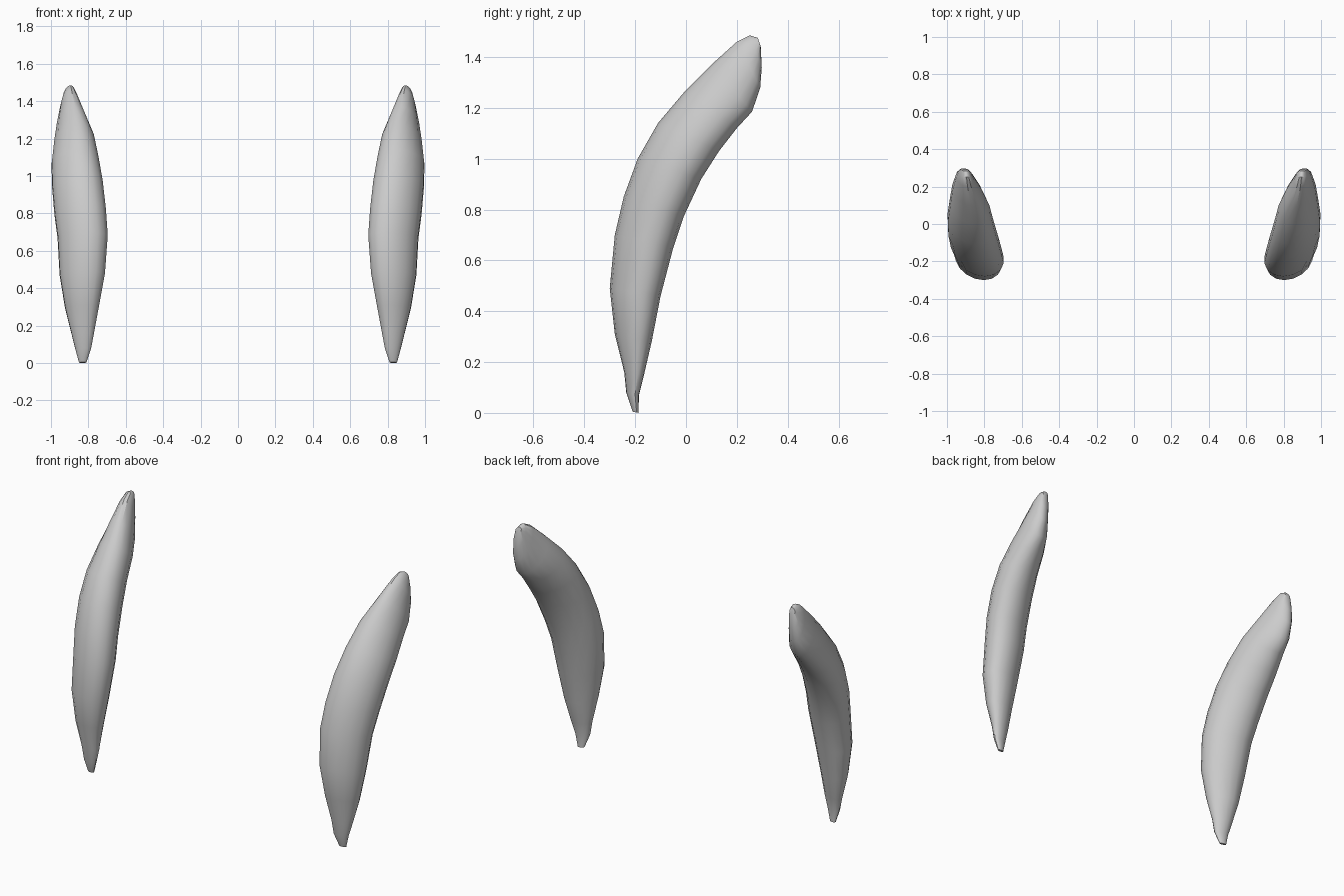
import bpy
import bmesh
from math import sin, cos, tau
from mathutils import Vector

default_cube = bpy.data.objects.get("Cube")
if default_cube:
    bpy.data.objects.remove(default_cube, do_unlink=True)

SIDES = 16
TWIST = 0.25  # turns the front ridge slightly inward

# Cross-sections from the lower tip to the upper end:
# front y, front z, back y, back z, inner x, outer x
SECTIONS = [
    (-.21, .005, -.187, 0, .81, .85),
    (-.235, .08, -.185, .07, .785, .87),
    (-.243, .16, -.165, .15, .77, .89),
    (-.28, .31, -.135, .28, .743, .925),
    (-.3, .49, -.1, .46, .71, .955),
    (-.28, .7, -.05, .65, .695, .966),
    (-.245, .85, -.01, .77, .705, .983),
    (-.19, 1, .06, .92, .722, .996),
    (-.11, 1.14, .13, 1.03, .745, .998),
    (0, 1.27, .2, 1.12, .77, .985),
    (.1, 1.37, .26, 1.185, .81, .972),
    (.2, 1.46, .292, 1.28, .852, .953),
    (.25, 1.485, .298, 1.36, .87, .938),
    (.283, 1.475, .294, 1.44, .885, .922),
]


def make_material(name, value):
    mat = bpy.data.materials.new(name)
    mat.use_nodes = True
    colour = (value, value, value, 1)
    mat.diffuse_color = colour
    mat.node_tree.nodes["Principled BSDF"].inputs["Base Color"].default_value = colour
    return mat


def section_ring(bm, section, side):
    """Add one leaning, slightly twisted oval of vertices."""
    front_y, front_z, back_y, back_z, inner, outer = section
    front = Vector((0, front_y, front_z))
    back = Vector((0, back_y, back_z))
    centre = (front + back) / 2
    depth = (front - back) / 2
    middle = (inner + outer) / 2
    half_width = (outer - inner) / 2
    ring = []
    for i in range(SIDES):
        angle = tau * i / SIDES
        point = centre + depth * cos(angle)
        point.x = side * (middle + half_width * sin(angle - TWIST))
        ring.append(bm.verts.new(point))
    return ring


def make_horn(name, side, material):
    bm = bmesh.new()
    rings = [section_ring(bm, section, side) for section in SECTIONS]
    # Skin between neighbouring sections
    for lower, upper in zip(rings, rings[1:]):
        for i in range(SIDES):
            j = (i + 1) % SIDES
            bm.faces.new((lower[i], lower[j], upper[j], upper[i]))
    # Close both ends
    bm.faces.new(rings[0])
    bm.faces.new(rings[-1])
    bmesh.ops.recalc_face_normals(bm, faces=bm.faces)
    mesh = bpy.data.meshes.new(name)
    bm.to_mesh(mesh)
    bm.free()
    mesh.materials.append(material)
    horn = bpy.data.objects.new(name, mesh)
    bpy.context.collection.objects.link(horn)
    bpy.ops.object.select_all(action="DESELECT")
    horn.select_set(True)
    bpy.context.view_layer.objects.active = horn
    bpy.ops.object.shade_smooth_by_angle(angle=0.6)


# Mirrored pair of curved horns
horn_grey = make_material("horn_grey", 0.6)
make_horn("left_horn", 1, horn_grey)
make_horn("right_horn", -1, horn_grey)
